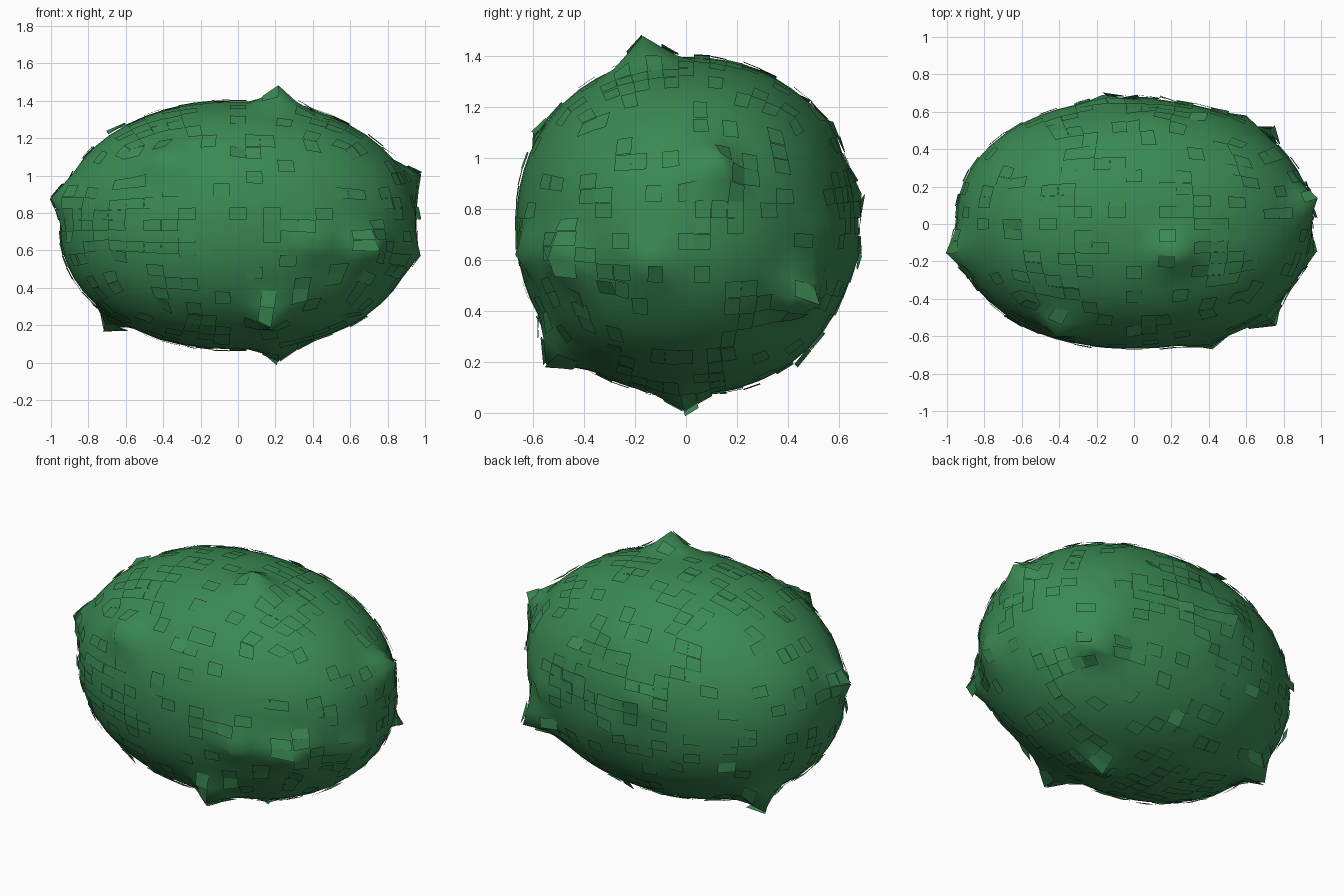
import bpy, bmesh, random
from mathutils import Vector, Matrix

if "Cube" in bpy.data.objects:
    bpy.data.objects.remove(bpy.data.objects["Cube"])

random.seed(7)
CENTRE = Vector((0, 0, 0.735))
RADII = Vector((0.953, 0.667, 0.663))
POWER = 2.15   # slightly fuller than a plain ellipsoid
# tips where the foliage is pulled out to a point
TIPS = [Vector(t) for t in (
    (0.22, -0.17, 1.48), (0.22, -0.01, 0.01), (-1.0, -0.16, 0.88), (0.98, 0.13, 1.01),
    (-0.72, 0.27, 0.18), (0.74, 0.52, 0.42), (0.76, -0.54, 0.60), (0.975, -0.15, 0.58),
    (0.60, 0.58, 0.68), (0.18, -0.55, 0.19), (0.42, -0.67, 0.62), (-0.17, 0.69, 0.86),
    (0.02, 0.68, 0.62), (-0.42, -0.60, 1.11), (0.10, 0.57, 1.14))]

leaf = bpy.data.materials.new("leaf green")
leaf.diffuse_color = (0.042, 0.25, 0.085, 1)
leaf.use_nodes = True
leaf.node_tree.nodes["Principled BSDF"].inputs["Base Color"].default_value = leaf.diffuse_color


def finish(bm, name):
    me = bpy.data.meshes.new(name)
    bm.to_mesh(me)
    me.materials.append(leaf)
    for p in me.polygons:
        p.use_smooth = True
    ob = bpy.data.objects.new(name, me)
    bpy.context.collection.objects.link(ob)
    return ob


# Foliage body: quad sphere stretched to a full ellipsoid
body = bmesh.new()
bmesh.ops.create_cube(body, size=2)
bmesh.ops.subdivide_edges(body, edges=body.edges[:], cuts=14, use_grid_fill=True)
for v in body.verts:
    c = v.co
    x, y, z = c.x ** 2, c.y ** 2, c.z ** 2
    d = Vector((c.x * max(0, 1 - y / 2 - z / 2 + y * z / 3) ** 0.5,
                c.y * max(0, 1 - z / 2 - x / 2 + z * x / 3) ** 0.5,
                c.z * max(0, 1 - x / 2 - y / 2 + x * y / 3) ** 0.5))
    d /= sum(abs(a) ** POWER for a in d) ** (1 / POWER)
    v.co = CENTRE + d * RADII

# Pull the tips out, each with a narrow cone of neighbours
old = {v: v.co.copy() for v in body.verts}
for tip in TIPS:
    near = min(body.verts, key=lambda v: (old[v] - tip).length)
    pull = tip - old[near]
    for v in body.verts:
        w = max(0, 1 - (old[v] - old[near]).length / 0.17)
        v.co += pull * w ** 1.3
body.normal_update()

# Leaf cards: loose quads lying just off the body, a few tilted
cards = bmesh.new()
for f in body.faces:
    if random.random() > 0.27:
        continue
    mid, n = f.calc_center_median(), f.normal
    steep = random.random() < 0.07
    amount = random.uniform(0.2, 0.35) if steep else random.uniform(0, 0.06)
    axis = (f.verts[0].co - f.verts[random.choice((1, 2, 3))].co).normalized()
    rot = Matrix.Rotation(amount * random.choice((-1, 1)), 3, axis)
    lift = n * (0.014 if steep else random.uniform(0.006, 0.012))
    cards.faces.new([cards.verts.new(mid + lift + rot @ (v.co - mid)) for v in f.verts])

finish(body, "foliage_body")
finish(cards, "leaf_cards")
